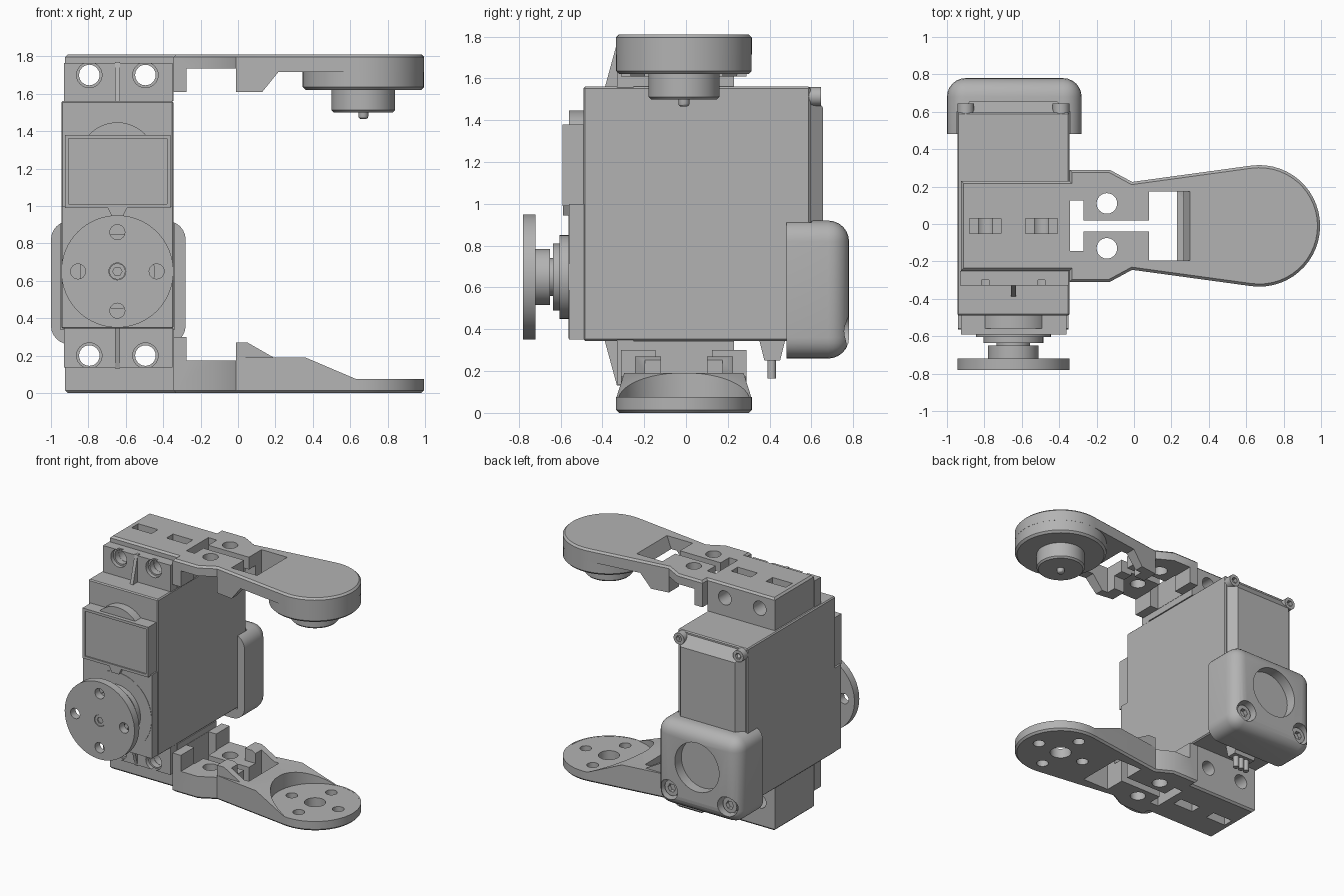
import bpy, bmesh, math
from mathutils import Vector

old = bpy.data.objects.get("Cube")
if old:
    bpy.data.objects.remove(old, do_unlink=True)

grey = bpy.data.materials.new("plain_grey")
grey.use_nodes = True
GREY = (0.45, 0.45, 0.45, 1)
grey.diffuse_color = GREY
grey.node_tree.nodes["Principled BSDF"].inputs["Base Color"].default_value = GREY

CX, CY, HZ, TOP = -0.645, -0.01, 0.65, 1.81   # servo centre, arm centre, horn height, top
TIP = 0.67                                    # arm disc centre


def prism(name, pts, axis, lo, hi, bevel=0, segs=1, pick=None):
    """Extrude a closed profile along an axis, optionally bevelling picked edges."""
    place = {"x": lambda a, b, t: (t, a, b), "y": lambda a, b, t: (a, t, b),
             "z": lambda a, b, t: (a, b, t)}[axis]
    bm = bmesh.new()
    ends = [[bm.verts.new(place(a, b, t)) for a, b in pts] for t in (lo, hi)]
    for ring in ends:
        bm.faces.new(ring)
    n = len(pts)
    for i in range(n):
        j = (i + 1) % n
        bm.faces.new((ends[0][i], ends[0][j], ends[1][j], ends[1][i]))
    bmesh.ops.recalc_face_normals(bm, faces=bm.faces)
    if bevel:
        edges = [e for e in bm.edges if pick is None or pick(*(v.co for v in e.verts))]
        bmesh.ops.bevel(bm, geom=edges, offset=bevel, segments=segs, profile=0.5, affect="EDGES")
    mesh = bpy.data.meshes.new(name)
    bm.to_mesh(mesh)
    bm.free()
    mesh.materials.append(grey)
    ob = bpy.data.objects.new(name, mesh)
    bpy.context.collection.objects.link(ob)
    return ob


def box(name, x, y, z, **kw):
    return prism(name, [(x[0], y[0]), (x[1], y[0]), (x[1], y[1]), (x[0], y[1])], "z", *z, **kw)


def disc(name, a, b, r, axis, lo, hi, n=48, **kw):
    pts = [(a + r * math.cos(k * math.tau / n), b + r * math.sin(k * math.tau / n)) for k in range(n)]
    return prism(name, pts, axis, lo, hi, **kw)


def combine(ob, op, *tools):
    """Apply a boolean with each tool, then remove the tool."""
    bpy.context.view_layer.objects.active = ob
    for tool in tools:
        mod = ob.modifiers.new("bool", "BOOLEAN")
        mod.operation, mod.solver, mod.object = op, "EXACT", tool
        bpy.ops.object.modifier_apply(modifier=mod.name)
        bpy.data.objects.remove(tool, do_unlink=True)
    return ob


def cross_holes(r, a, b, dist, axis, lo, hi):
    return [disc("cut", a + dist * dx, b + dist * dz, r, axis, lo, hi, 24)
            for dx, dz in ((1, 0), (-1, 0), (0, 1), (0, -1))]


# Bracket arms, built with the outer face on z = 0
half = [(-0.925, -0.24), (-0.345, -0.24), (-0.345, -0.3), (-0.13, -0.3), (-0.01, -0.235)]
arc = [(TIP + 0.325 * math.cos(math.radians(a)), 0.325 * math.sin(math.radians(a)))
       for a in range(-98, 99, 7)]
PLAN = [(x, y + CY) for x, y in half + arc + [(x, -y) for x, y in reversed(half)]]


def arm(name, side, hole_z, slot_depth):
    ob = prism(name, PLAN, "z", 0, 0.5, bevel=0.014, pick=lambda p, q: p.z + q.z < 0.001)
    combine(ob, "INTERSECT", prism("side", side, "y", -0.6, 0.6))
    tools = [box("slot", (-0.343, -0.27), (CY - 0.135, CY + 0.135), (-0.1, 0.6)),
             box("slit", (-0.28, 0.09), (CY - 0.03, CY + 0.03), (-0.1, 0.6)),
             prism("window", [(0.08, -0.1), (0.34, -0.1), (0.23, 0.18), (0.23, 0.6), (0.08, 0.6)],
                   "y", CY - 0.185, CY + 0.185)]
    for s in (-1, 1):
        x = CX + 0.15 * s
        tools += [disc("pin_hole", -0.145, CY + 0.12 * s, 0.055, "z", -0.1, 0.6, 24),
                  disc("bolt_hole", x, hole_z, 0.055, "y", -0.6, 0.6, 24),
                  box("nut_slot", (x - 0.085, x + 0.085), (CY - 0.04, CY + 0.04), (-0.1, slot_depth))]
    return ob, tools


low, tools = arm("lower_arm", [(-1, -0.1), (1.1, -0.1), (1.1, 0.075), (0.63, 0.075), (0.36, 0.19),
                               (-0.01, 0.19), (-0.01, 0.175), (-0.275, 0.175), (-0.275, 0.3),
                               (-0.345, 0.3), (-0.345, 0.345), (-1, 0.345)], 0.2, 0.23)
combine(low, "UNION", prism("gusset", [(-0.01, 0.1), (0.2, 0.1), (0.19, 0.19), (0.05, 0.27), (-0.01, 0.27)],
                            "y", CY - 0.234, CY + 0.234))
combine(low, "DIFFERENCE", *tools,
        box("gap", (-0.05, 0.09), (CY - 0.11, CY + 0.11), (0.176, 0.5)),
        disc("seat", TIP, CY, 0.315, "z", 0.074, 0.4),
        disc("centre_hole", TIP, CY, 0.075, "z", -0.1, 0.3),
        *cross_holes(0.042, TIP, CY, 0.2, "z", -0.1, 0.3))

up, tools = arm("upper_arm", [(-1, -0.1), (1.1, -0.1), (1.1, 0.095), (0.215, 0.095), (0.13, 0.2),
                              (-0.01, 0.2), (-0.01, 0.075), (-0.275, 0.075), (-0.275, 0.2),
                              (-0.345, 0.2), (-0.345, 0.25), (-1, 0.25)], 0.11, 0.15)
combine(up, "DIFFERENCE", *tools, box("gap", (-0.05, 0.09), (CY - 0.11, CY + 0.11), (0.096, 0.5)))
combine(up, "UNION", disc("pad", TIP, CY, 0.324, "z", 0.03, 0.19, 64, bevel=0.015,
                          pick=lambda p, q: min(p.z, q.z) > 0.1))
for v in up.data.vertices:
    v.co.z = TOP - v.co.z
up.data.flip_normals()

# Idler boss below the upper disc
disc("idler_boss", TIP, CY, 0.17, "z", 1.5, 1.63, bevel=0.012, pick=lambda p, q: p.z + q.z < 3.01)
disc("idler_tip", TIP, CY, 0.027, "z", 1.465, 1.51, 20, bevel=0.015, segs=3,
     pick=lambda p, q: p.z + q.z < 2.95)

# Servo case
box("servo_case", (-0.945, -0.345), (-0.49, 0.595), (0.345, 1.56), bevel=0.008)
box("gearbox_cover", (-0.94, -0.35), (-0.56, -0.485), (0.35, 1.0))
disc("gearbox_bulge", CX, 1.24, 0.207, "y", -0.56, -0.485)
panel = box("front_panel", (-0.925, -0.36), (-0.59, -0.485), (0.99, 1.38))
combine(panel, "DIFFERENCE", box("cut", (-0.905, -0.38), (-0.7, -0.58), (1.01, 1.36)))
prism("panel_tab", [(-0.7, 0.995), (-0.59, 0.995), (-0.615, 0.945), (-0.675, 0.945)], "y", -0.588, -0.55)

# Mounting ears and their ribs
for name, z, hole, rib in (("upper", (1.555, 1.765), 1.7, ((-0.39, 1.55), (-0.33, 1.77))),
                           ("lower", (0.135, 0.35), 0.2, ((-0.39, 0.35), (-0.33, 0.13)))):
    ear = box(name + "_ear", (-0.93, -0.35), (-0.33, -0.252), z)
    for s in (-1, 1):
        combine(ear, "DIFFERENCE", disc("cut", CX + 0.15 * s, hole, 0.055, "y", -0.6, 0, 24),
                disc("cut", CX + 0.15 * s, hole, 0.068, "y", -0.6, -0.3, 24))
    prism(name + "_rib", [*rib, (-0.3, rib[1][1]), (-0.3, rib[0][1])], "x", CX - 0.013, CX + 0.013)

# Output shaft stack and horn
for name, r, lo, hi in (("output_base", 0.295, -0.563, -0.49), ("output_collar", 0.2, -0.605, -0.55),
                        ("output_step", 0.16, -0.635, -0.6), ("output_shaft", 0.09, -0.66, -0.63),
                        ("horn_hub", 0.135, -0.725, -0.65)):
    disc(name, CX, HZ, r, "y", lo, hi)
horn = disc("horn_disc", CX, HZ, 0.3, "y", -0.78, -0.72, 64)
combine(horn, "DIFFERENCE", *cross_holes(0.04, CX, HZ, 0.21, "y", -0.9, -0.6),
        disc("cut", CX, HZ, 0.045, "y", -0.9, -0.765, 24))
screw = disc("horn_screw", CX, HZ, 0.043, "y", -0.775, -0.72, 24)
combine(screw, "DIFFERENCE", disc("cut", CX, HZ, 0.025, "y", -0.9, -0.75, 6))

# Back cover with sloped edges
cover = prism("back_cover", [(-0.935, 0.585), (-0.355, 0.585), (-0.41, 0.655), (-0.88, 0.655)], "z", 0.6, 1.55)
combine(cover, "DIFFERENCE", prism("cut", [(0.58, 1.56), (0.7, 1.4), (0.7, 1.7), (0.58, 1.7)], "x", -1.1, 0))

# Rounded rear cap with a round recess
cap = box("rear_cap", (-1.0, -0.28), (0.48, 0.78), (0.26, 0.92), bevel=0.1, segs=6,
          pick=lambda p, q: max(p.y, q.y) > 0.7)
combine(cap, "DIFFERENCE", box("cut", (-0.95, -0.34), (0.4, 0.6), (0.34, 1.0)),
        disc("cut", CX + 0.005, 0.63, 0.19, "y", 0.7, 0.9))

# Socket screws on the back
for s, side in ((-1, "right"), (1, "left")):
    x = CX + 0.25 * s
    combine(cap, "DIFFERENCE", disc("cut", x, 0.39, 0.078, "y", 0.69, 0.9, 32))
    for name, sx, sz, r, lo, hi in ((side + "_cap_screw", x, 0.39, 0.06, 0.68, 0.74),
                                    (side + "_top_screw", x + 0.005 * s, 1.513, 0.045, 0.56, 0.645)):
        head = disc(name, sx, sz, r, "y", lo, hi, 24)
        combine(head, "DIFFERENCE", disc("cut", sx, sz, r * 0.55, "y", hi - 0.03, 0.9, 6))

# Cable outlet with three wires
prism("cable_outlet", [(0.35, 0.35), (0.475, 0.35), (0.45, 0.25), (0.375, 0.25)], "x", CX - 0.09, CX + 0.09)
for k in (-1, 0, 1):
    disc("cable_wire", CX + 0.045 * k, 0.41, 0.021, "z", 0.165, 0.26, 16)

# Smooth shading on curved walls only
for ob in bpy.context.scene.objects:
    if ob.type == "MESH":
        ob.select_set(True)
        bpy.context.view_layer.objects.active = ob
bpy.ops.object.shade_smooth_by_angle(angle=math.radians(30))
